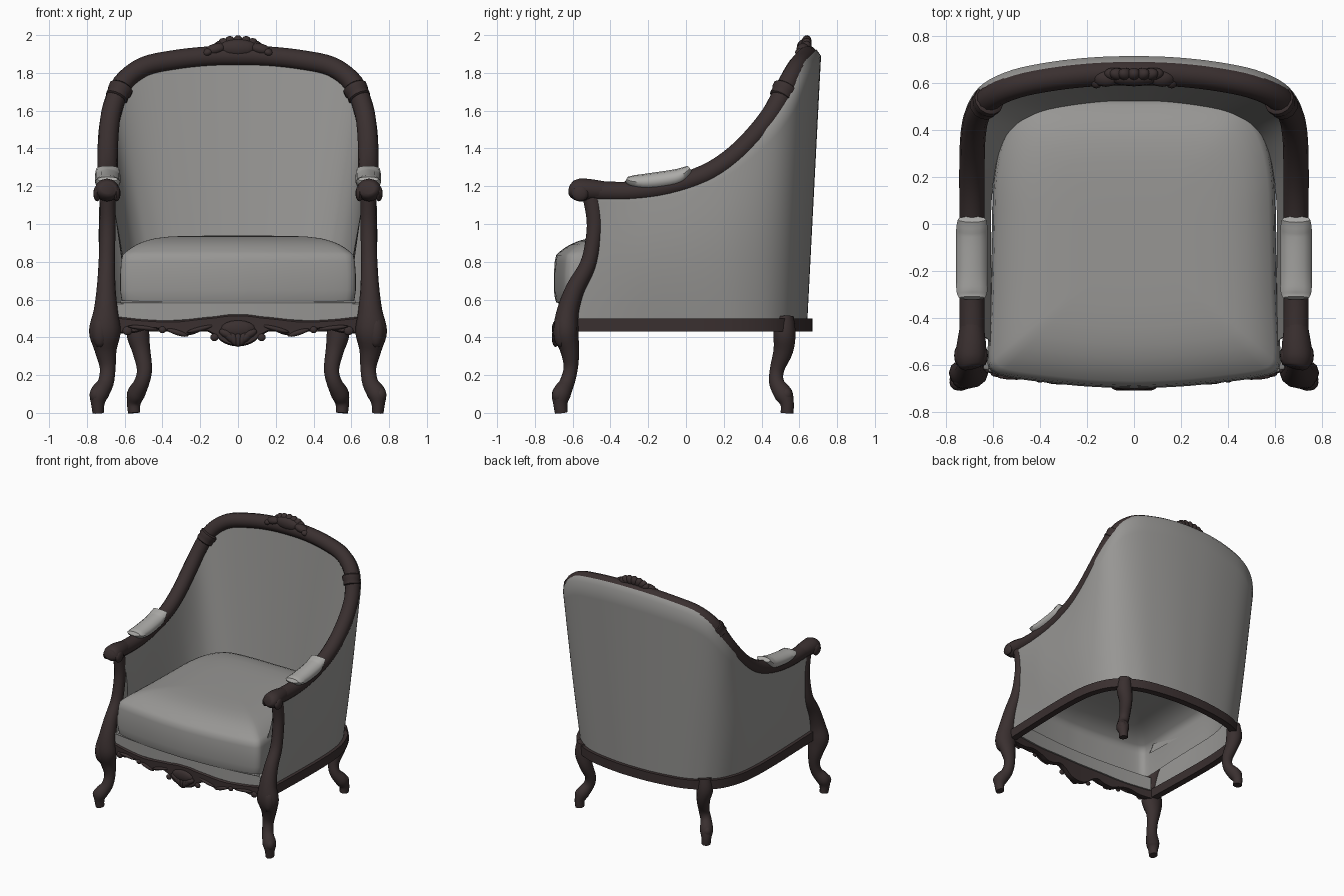
import bpy, bmesh, math
from mathutils import Vector, Matrix, Euler

if "Cube" in bpy.data.objects:
    bpy.data.objects.remove(bpy.data.objects["Cube"])


def material(name, rgb):
    m = bpy.data.materials.new(name)
    m.diffuse_color = (*rgb, 1)
    m.use_nodes = True
    m.node_tree.nodes["Principled BSDF"].inputs["Base Color"].default_value = m.diffuse_color
    return m


WOOD = material("dark wood", (0.042, 0.029, 0.029))
FABRIC = material("grey fabric", (0.31, 0.305, 0.295))
PAD = material("pale pad fabric", (0.41, 0.405, 0.39))


def finish(name, bm, mat, mirror=False, angle=50):
    bmesh.ops.recalc_face_normals(bm, faces=bm.faces)
    me = bpy.data.meshes.new(name)
    bm.to_mesh(me)
    bm.free()
    ob = bpy.data.objects.new(name, me)
    bpy.context.collection.objects.link(ob)
    me.materials.append(mat)
    if mirror:
        ob.modifiers.new("mirror", 'MIRROR').use_mirror_merge = False
    bpy.ops.object.select_all(action='DESELECT')
    ob.select_set(True)
    bpy.context.view_layer.objects.active = ob
    bpy.ops.object.shade_smooth_by_angle(angle=math.radians(angle))
    return ob


def smooth(pts, n=4):
    """Catmull-Rom through tuples of any length."""
    out = []
    for i in range(len(pts) - 1):
        a, b, c, d = (pts[max(i - 1, 0)], pts[i], pts[i + 1], pts[min(i + 2, len(pts) - 1)])
        for k in range(n):
            t = k / n
            out.append(tuple(0.5 * (2 * q + (r - p) * t + (2 * p - 5 * q + 4 * r - s) * t * t
                                    + (3 * q - p - 3 * r + s) * t ** 3)
                             for p, q, r, s in zip(a, b, c, d)))
    return out + [tuple(pts[-1])]


def skin(bm, rows, closed=False):
    """Join rows of points with quads."""
    vr = [[bm.verts.new(p) for p in r] for r in rows]
    for a, b in zip(vr, vr[1:]):
        m = len(a)
        for j in range(m if closed else m - 1):
            k = (j + 1) % m
            bm.faces.new((a[j], a[k], b[k], b[j]))
    return vr


def sweep(bm, pts, ref, sides=10, turn=0.0):
    """Tube through (x, y, z, half width, half height) points."""
    rows = []
    for i, p in enumerate(pts):
        t = Vector(pts[min(i + 1, len(pts) - 1)][:3]) - Vector(pts[max(i - 1, 0)][:3])
        u = t.cross(Vector(ref)).normalized()
        v = u.cross(t).normalized()
        rows.append([Vector(p[:3]) + u * p[3] * math.cos(turn + math.tau * k / sides)
                     + v * p[4] * math.sin(turn + math.tau * k / sides) for k in range(sides)])
    vr = skin(bm, rows, True)
    bm.faces.new(vr[0])
    bm.faces.new(vr[-1])


def blob(bm, loc, size, rot=(0, 0, 0)):
    mat = Matrix.LocRotScale(Vector(loc), Euler(rot), Vector(size))
    bmesh.ops.create_uvsphere(bm, u_segments=12, v_segments=8, radius=1, matrix=mat)


UP, BACK = (0, 0, 1), (0, 1, 0)

# Front post and leg path, also used to trim the upholstery behind it
post = smooth([(.69, -.5, 1.16, .042, .05), (.69, -.482, 1.02, .042, .044), (.692, -.492, .9, .042, .042),
               (.695, -.52, .78, .044, .044), (.698, -.585, .66, .05, .05), (.7, -.625, .54, .064, .058),
               (.705, -.635, .43, .084, .066), (.7, -.615, .33, .058, .05), (.69, -.61, .24, .042, .038),
               (.70, -.63, .16, .042, .04), (.735, -.66, .1, .05, .05), (.742, -.665, .05, .036, .038),
               (.74, -.66, 0, .03, .034)])


def post_y(z):
    return min(post, key=lambda p: abs(p[2] - z))[1]


# Stations from arm front to middle of back: top rail x, y, z and base x, y
half = [(.69, -.52, 1.175, .68, -.61), (.69, -.3, 1.17, .69, -.3), (.69, -.1, 1.195, .695, -.05),
        (.69, .1, 1.26, .69, .15), (.69, .25, 1.355, .67, .3), (.685, .38, 1.485, .62, .43),
        (.665, .47, 1.61, .55, .515), (.61, .54, 1.745, .47, .565), (.5, .59, 1.83, .38, .6),
        (.34, .622, 1.866, .25, .625), (.17, .64, 1.885, .12, .64)]
stations = half + [(0, .645, 1.89, 0, .643)] + [(-a, b, c, -d, e) for a, b, c, d, e in reversed(half)]
line = smooth(stations)

# Top rail running round arms and back
bm = bmesh.new()
sweep(bm, [(x, y, z, .054, .054) for x, y, z, _, _ in line], UP, 12)
finish("top_rail", bm, WOOD)

# Base rail
bm = bmesh.new()
sweep(bm, [(x, y, .465, .036, .05) for _, _, _, x, y in line], UP, 4, math.pi / 4)
finish("base_rail", bm, WOOD, angle=30)

# Outer and inner upholstered shells
outer, inner = [], []
for i, (rx, ry, rz, bx, by) in enumerate(line):
    a, b = line[max(i - 1, 0)], line[min(i + 1, len(line) - 1)]
    out = Vector((b[4] - a[4], a[3] - b[3], 0)).normalized()
    rail, base = Vector((rx, ry, rz)), Vector((bx, by, .5))
    behind = max(out.y, 0)
    top = rail + out * (.036 + .034 * behind)
    swell = .025 * (1 - behind) * min(1, max(0, (by + .6) / .4))
    col = []
    for k in range(13):
        t = k / 12
        p = base.lerp(top, t) + out * swell * math.sin(math.pi * t)
        p.y = max(p.y, post_y(p.z))
        col.append(p)
    outer.append(col + [rail + out * (.02 + .025 * behind) + Vector((0, 0, .035))])
    foot = base - out * (.085 + .04 * behind) + Vector((0, 0, .26))
    head = rail - out * .02
    col = [foot.lerp(head, k / 9) for k in range(10)]
    for p in col:
        p.y = max(p.y, post_y(p.z))
    inner.append(col)
for name, rows in (("outer_shell", outer), ("inner_shell", inner)):
    bm = bmesh.new()
    skin(bm, rows)
    finish(name, bm, FABRIC)

# Rail collars
bm = bmesh.new()
a, b = Vector((.655, .487, 1.645)), Vector((.605, .54, 1.75))
sweep(bm, [(*a.lerp(b, t), r, r) for t, r in ((.2, .054), (.25, .062), (.45, .06), (.55, .066),
                                              (.75, .066), (.82, .054))], UP, 12)
finish("rail_collar", bm, WOOD, True)

# Rounded arm ends with side scrolls
bm = bmesh.new()
sweep(bm, smooth([(.69, -.614, 1.185, .034, .026), (.692, -.602, 1.183, .055, .045), (.694, -.565, 1.18, .065, .06),
                  (.692, -.51, 1.18, .062, .058), (.69, -.43, 1.175, .05, .05)]), UP, 12)
for s in (-1, 1):
    blob(bm, (.694 + s * .052, -.56, 1.162), (.02, .045, .042))
finish("arm_end", bm, WOOD, True)

# Arm pads
bm = bmesh.new()
sweep(bm, smooth([(.69, -.315, 1.238, .055, .014), (.69, -.285, 1.226, .066, .032),
                  (.69, -.2, 1.222, .068, .046), (.69, -.06, 1.242, .068, .047),
                  (.69, -.01, 1.268, .066, .036), (.69, .02, 1.295, .06, .018)]), UP, 12)
finish("arm_pad", bm, PAD, True)

# Front post and cabriole leg in one sweep
bm = bmesh.new()
sweep(bm, post, BACK, 12)
blob(bm, (.752, -.675, .095), (.034, .034, .042))
blob(bm, (.73, -.662, .43), (.045, .04, .085))
finish("front_leg", bm, WOOD, True)

# Back legs
bm = bmesh.new()
sweep(bm, smooth([(.525, .52, .51, .05, .05), (.53, .522, .42, .06, .058), (.512, .515, .33, .048, .052),
                  (.495, .482, .23, .04, .038), (.51, .48, .16, .04, .04), (.54, .515, .1, .047, .05),
                  (.552, .535, .05, .036, .036), (.55, .535, 0, .032, .034)]), BACK, 12)
blob(bm, (.557, .53, .095), (.032, .034, .04))
finish("back_leg", bm, WOOD, True)


# Bowed front pieces, each from x, top and bottom heights
def front_y(x):
    return -.685 + .055 * (x / .64) ** 2


def bowed_panel(name, prof, depth, shift, mat):
    full = [(-x, t, b) for x, t, b in reversed(prof[1:])] + prof
    bm = bmesh.new()
    rows = []
    for x, t, b in smooth(full, 3):
        y = front_y(x) + shift
        rows.append([(x, y, t - .008), (x, y, b + .008), (x, y + .01, b), (x, y + depth, b),
                     (x, y + depth, t), (x, y + .01, t)])
    vr = skin(bm, rows, True)
    bm.faces.new(vr[0])
    bm.faces.new(vr[-1])
    finish(name, bm, mat)


bowed_panel("front_apron", [(0, .52, .352), (.05, .52, .36), (.09, .515, .38), (.125, .51, .41),
                            (.18, .505, .435), (.24, .498, .415), (.31, .49, .408), (.37, .488, .43),
                            (.46, .492, .445), (.54, .498, .425), (.6, .505, .42), (.66, .51, .42)],
            .05, 0, WOOD)
bowed_panel("seat_front_band", [(0, .59, .49), (.2, .59, .49), (.4, .59, .48), (.64, .585, .48)],
            .05, .012, FABRIC)

# Carved shell and scrolls on the apron
bm = bmesh.new()
for k in range(-3, 4):
    a = k * .38
    blob(bm, (.065 * math.sin(a), -.69, .435 - .042 * math.cos(a)), (.022, .02, .044), (0, a, 0))
blob(bm, (0, -.688, .445), (.09, .022, .045))
for s in (-1, 1):
    for x, z, w, h, tilt in ((.125, .4, .022, .02, 0), (.2, .445, .075, .012, .25), (.32, .425, .06, .014, -.3),
                             (.4, .44, .02, .018, 0), (.5, .45, .085, .012, -.1), (.585, .435, .026, .024, 0)):
        blob(bm, (s * x, front_y(x) + .002, z), (w, .014, h), (0, s * tilt, 0))
finish("apron_carving", bm, WOOD)

# Carved crest: fan of leaves leaning with the back
bm = bmesh.new()
for k in range(-3, 4):
    a = k * .42
    blob(bm, (.09 * math.sin(a), .637, 1.93 + .028 * math.cos(a)), (.03, .028, .042), (-.15, a, 0))
blob(bm, (0, .62, 1.93), (.11, .034, .048))
for s in (-1, 1):
    blob(bm, (s * .12, .62, 1.925), (.06, .036, .03), (0, s * .25, 0))
    blob(bm, (s * .16, .612, 1.908), (.03, .035, .022), (0, s * .4, 0))
finish("crest_carving", bm, WOOD)

# Crowned seat cushion, open underneath: rings of a rounded outline
outline = [(0, -.7), (.2, -.692), (.4, -.672), (.55, -.65), (.61, -.625), (.624, -.56), (.612, -.3), (.605, 0),
           (.598, .2), (.565, .36), (.5, .47), (.4, .52), (.2, .535), (0, .535)]
outline = smooth(outline, 3)
outline += [(-x, y) for x, y in reversed(outline[1:-1])]
mid = Vector((0, -.08))
levels = [(.98, .585), (.99, .605), (1, .65), (1, .73), (.992, .8)]
levels += [(s, .938 - .115 * s ** 6) for s in (.98, .95, .91, .86, .79, .7, .58, .42, .25, .02)]
bm = bmesh.new()
vr = skin(bm, [[(mid.x + (x - mid.x) * s, mid.y + (y - mid.y) * s, z) for x, y in outline]
               for s, z in levels], True)
bm.faces.new(vr[-1])
finish("seat_cushion", bm, FABRIC, angle=60)

# Piping along the cushion's lower edge
bm = bmesh.new()
sweep(bm, [(x, front_y(x) + .012, .588, .009, .009) for x in [-.62 + .062 * k for k in range(21)]], UP, 6)
finish("seat_piping", bm, FABRIC)
